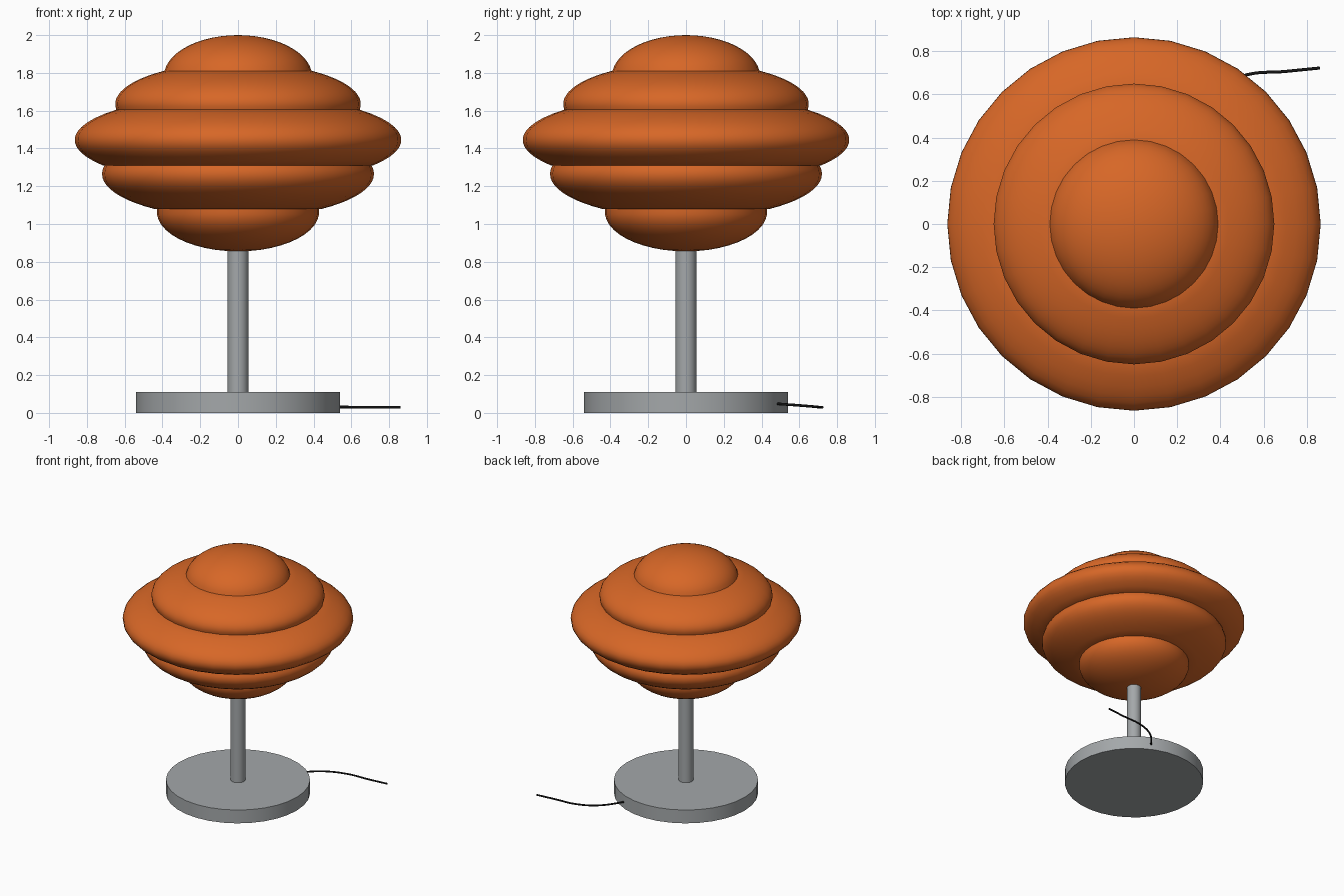
import bpy
import math

cube = bpy.data.objects.get("Cube")
if cube:
    bpy.data.objects.remove(cube, do_unlink=True)

SIDES = 32


def material(name, color, roughness):
    mat = bpy.data.materials.new(name)
    mat.use_nodes = True
    mat.diffuse_color = (*color, 1)
    shader = mat.node_tree.nodes["Principled BSDF"]
    shader.inputs["Base Color"].default_value = (*color, 1)
    shader.inputs["Roughness"].default_value = roughness
    return mat


orange = material("burnt orange", (0.68, 0.135, 0.02), 0.5)
grey = material("brushed grey", (0.37, 0.39, 0.40), 0.4)
black = material("cable black", (0.008, 0.008, 0.008), 0.6)


def smooth(obj, degrees):
    bpy.ops.object.select_all(action="DESELECT")
    obj.select_set(True)
    bpy.context.view_layer.objects.active = obj
    bpy.ops.object.shade_smooth_by_angle(angle=math.radians(degrees))


def lathe(name, profile, mat, degrees=40):
    """Revolve (radius, height) points, listed bottom to top, around z."""
    verts, rings, faces = [], [], []
    for r, z in profile:
        count = SIDES if r > 0.001 else 1
        rings.append([len(verts) + i % count for i in range(SIDES)])
        for i in range(count):
            a = math.tau * i / SIDES
            verts.append((r * math.cos(a), r * math.sin(a), z))
    for low, high in zip(rings, rings[1:]):
        for i in range(SIDES):
            j = (i + 1) % SIDES
            loop = [low[i], low[j], high[j], high[i]]
            faces.append(list(dict.fromkeys(loop)))
    mesh = bpy.data.meshes.new(name)
    mesh.from_pydata(verts, [], faces)
    mesh.materials.append(mat)
    obj = bpy.data.objects.new(name, mesh)
    bpy.context.collection.objects.link(obj)
    smooth(obj, degrees)
    return obj


def bulge(radius, middle, half_height, bottom, top, steps=12):
    """Outline of a flattened ball cut off between two heights."""
    start = math.asin(max(-1, (bottom - middle) / half_height))
    end = math.asin(min(1, (top - middle) / half_height))
    points = []
    for i in range(steps + 1):
        t = start + (end - start) * i / steps
        points.append((radius * math.cos(t), middle + half_height * math.sin(t)))
    return points


# Lamp shade: five stacked flattened bulges with creases between them
shade = []
for ring in (
    (0.43, 1.065, 0.21, 0.855, 1.08),
    (0.72, 1.265, 0.235, 1.08, 1.31),
    (0.865, 1.445, 0.24, 1.31, 1.605),
    (0.65, 1.635, 0.22, 1.605, 1.81),
    (0.393, 1.78, 0.22, 1.81, 2.0),
):
    shade += bulge(*ring)
lathe("lamp_shade", shade, orange)

# Round foot and straight stem
lathe("base", [(0, 0), (0.54, 0), (0.54, 0.11), (0, 0.11)], grey)
lathe("stem", [(0, 0.1), (0.055, 0.1), (0.055, 0.9), (0, 0.9)], grey)

# Power cable trailing from the back of the foot
curve = bpy.data.curves.new("power_cable", "CURVE")
curve.dimensions = "3D"
curve.bevel_depth = 0.007
curve.bevel_resolution = 2
curve.use_fill_caps = True
path = [(0.21, 0.46, 0.05), (0.36, 0.62, 0.038), (0.52, 0.69, 0.032),
        (0.70, 0.706, 0.03), (0.86, 0.722, 0.03)]
spline = curve.splines.new("BEZIER")
spline.bezier_points.add(len(path) - 1)
for point, co in zip(spline.bezier_points, path):
    point.co = co
    point.handle_left_type = point.handle_right_type = "AUTO"
curve.materials.append(black)
cable = bpy.data.objects.new("power_cable", curve)
bpy.context.collection.objects.link(cable)
